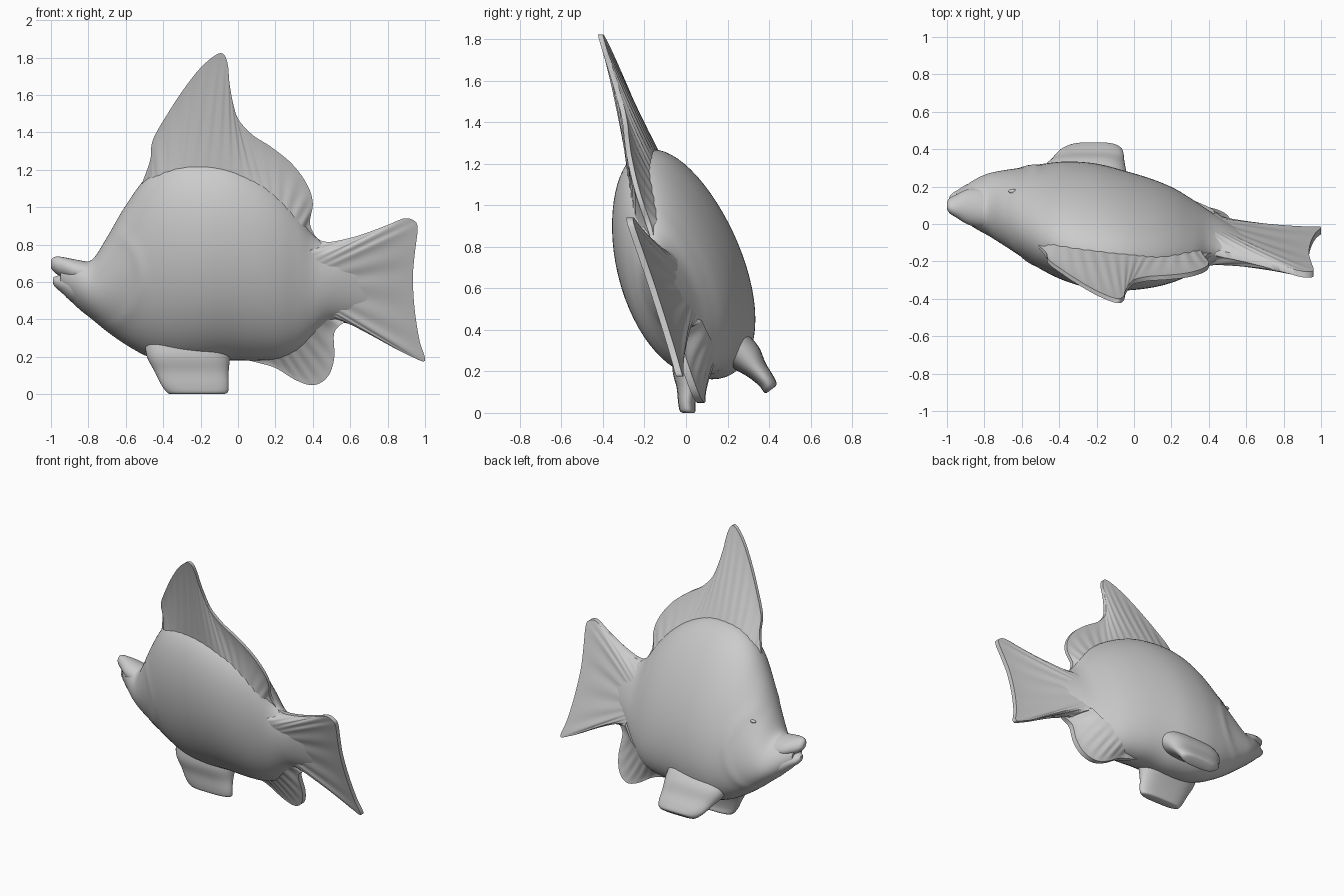
import bpy, bmesh, math
from mathutils import Vector

if "Cube" in bpy.data.objects:
    bpy.data.objects.remove(bpy.data.objects["Cube"])


def mid(x, z):
    """y of the leaning, slightly turned centre plane of the fish"""
    return 0.177 - 0.15 * x - 0.33 * z


def spline(pts, n):
    """Catmull-Rom resampling of a list of tuples"""
    out, m = [], len(pts) - 1
    for i in range(n + 1):
        f = i / n * m
        k = min(int(f), m - 1)
        t = f - k
        a, b, c, d = (pts[max(0, min(m, k + j))] for j in (-1, 0, 1, 2))
        out.append(tuple(0.5 * (2 * q + (r - p) * t + (2 * p - 5 * q + 4 * r - s) * t * t
                                + (3 * q - p - 3 * r + s) * t ** 3)
                         for p, q, r, s in zip(a, b, c, d)))
    return out


def skin(name, rings):
    """closed smooth mesh through equal-sized rings"""
    bm = bmesh.new()
    vs = [[bm.verts.new(p) for p in r] for r in rings]
    n = len(vs[0])
    for a, b in zip(vs, vs[1:]):
        for i in range(n):
            j = (i + 1) % n
            bm.faces.new((a[i], a[j], b[j], b[i]))
    bm.faces.new(vs[0])
    bm.faces.new(vs[-1][::-1])
    bmesh.ops.recalc_face_normals(bm, faces=bm.faces)
    me = bpy.data.meshes.new(name)
    bm.to_mesh(me)
    bm.free()
    me.shade_smooth()
    me.set_sharp_from_angle(angle=math.radians(50))
    ob = bpy.data.objects.new(name, me)
    bpy.context.collection.objects.link(ob)
    return ob


def hull(name, stations, n, seg=64, gill=0.0):
    """body-like loft; stations are (x, top z, bottom z, half thickness)"""
    rings = []
    for x, top, bot, t in spline(stations, n):
        ring = []
        for i in range(seg):
            a = 2 * math.pi * i / seg
            s, c = math.sin(a), math.cos(a)
            z = (top + bot) / 2 + (top - bot) / 2 * s
            # raised arc of the gill cover
            d = math.hypot(x + 0.82, z - 0.62) - 0.3
            bump = gill * math.exp(-(d / 0.025) ** 2)
            # the belly is fuller than the back and leans less than the fins
            y = mid(x, z) + 0.08 * (z - 0.68) + (t * (1 - 0.12 * s) + bump) * c
            ring.append((x, y, z))
        rings.append(ring)
    return skin(name, rings)


def fin(name, root, edge, thick_root, thick_edge, rays, bend=0.0, n=120, m=12):
    """thin ribbed fin between a root line and an outer edge, both in (x, z)"""
    rings = []
    for i, (r, e) in enumerate(zip(spline(root, n), spline(edge, n))):
        u = i / n
        side = []
        for j in range(m + 1):
            v = j / m
            x, z = r[0] + (e[0] - r[0]) * v, r[1] + (e[1] - r[1]) * v
            t = thick_edge + (thick_root - thick_edge) * (1 - v) ** 1.5
            t += 0.0025 * math.sin(2 * math.pi * rays * u) * math.sin(math.pi * v)
            side.append((x, mid(x, z) + bend * v, z, t * min(1, 0.4 + 12 * min(u, 1 - u))))
        rings.append([(x, y + t, z) for x, y, z, t in side]
                     + [(x, y - t, z) for x, y, z, t in reversed(side)])
    return skin(name, rings)


# Body, deep in the middle and pinched toward the tail
hull("body", [(-0.95, .695, .56, .055), (-0.86, .71, .465, .12), (-0.78, .72, .40, .16),
              (-0.70, .84, .335, .188), (-0.60, 1.01, .265, .22), (-0.48, 1.17, .20, .26),
              (-0.35, 1.25, .165, .292), (-0.20, 1.27, .165, .305), (-0.05, 1.25, .18, .29),
              (0.10, 1.18, .18, .26), (0.22, 1.09, .19, .22), (0.32, .98, .23, .17),
              (0.40, .86, .30, .13), (0.48, .80, .38, .10), (0.58, .79, .41, .065),
              (0.72, .75, .44, .02)], 90, gill=0.007)

# Lips with an open mouth between them
hull("upper_lip", [(-1.0, .715, .675, .02), (-0.985, .732, .655, .04), (-0.95, .735, .63, .06),
                   (-0.88, .722, .60, .095), (-0.76, .70, .56, .11)], 20, 32)
hull("lower_lip", [(-0.99, .622, .592, .02), (-0.975, .63, .57, .04), (-0.94, .64, .54, .065),
                   (-0.88, .65, .485, .10), (-0.78, .63, .43, .12)], 20, 32)

# Dorsal fin
fin("dorsal_fin",
    [(-.49, 1.02), (-.38, 1.12), (-.2, 1.15), (0, 1.12), (.17, 1.02), (.27, .91), (.36, .80)],
    [(-.52, 1.11), (-.47, 1.25), (-.455, 1.36), (-.37, 1.51), (-.28, 1.645), (-.2, 1.745),
     (-.125, 1.81), (-.08, 1.82), (-.055, 1.765), (-.045, 1.66), (-.025, 1.55), (.005, 1.465),
     (.08, 1.385), (.18, 1.32), (.29, 1.23), (.37, 1.12), (.4, 1.02), (.385, .91), (.43, .815)],
    .085, .012, 18)

# Tail fin
fin("tail_fin",
    [(.38, .78), (.42, .70), (.42, .60), (.42, .50), (.44, .42)],
    [(.43, .825), (.5, .815), (.65, .85), (.8, .905), (.89, .94), (.945, .925), (.96, .88),
     (.945, .75), (.935, .62), (.945, .45), (.97, .29), (1.0, .18), (.93, .20), (.82, .255),
     (.7, .325), (.6, .375), (.5, .385)],
    .095, .016, 12)

# Anal fin, bent slightly toward the near side
fin("anal_fin",
    [(-.06, .26), (.1, .28), (.22, .30), (.34, .36), (.44, .46)],
    [(-.06, .19), (0, .19), (.1, .17), (.2, .14), (.3, .08), (.38, .05), (.44, .06),
     (.49, .11), (.515, .2), (.515, .33), (.57, .385)],
    .11, .018, 10, bend=-.03)


# Pair of pelvic fins that the fish stands on, mirrored across the leaning centre plane
def pelvic(name, flip):
    rings = []
    axis = Vector((0, 1, .33)).normalized()
    # x start, x end, centre y, z, half thickness
    stations = spline([(-.50, -.02, .05, .33, .10), (-.49, -.04, .02, .21, .085),
                       (-.445, -.05, .01, .12, .055), (-.41, -.05, .004, .05, .042),
                       (-.38, -.055, .008, .01, .038), (-.36, -.08, .012, .0, .026)], 24)
    for k, (x0, x1, y, z, t) in enumerate(stations):
        ring = []
        narrow = 1 - 0.35 * (k / 24) ** 4 if flip else 1
        for i in range(32):
            a = 2 * math.pi * i / 32
            c, s = math.cos(a), math.sin(a)
            px = (x0 + x1) / 2 + narrow * (x1 - x0) / 2 * math.copysign(abs(c) ** 0.6, c)
            p = Vector((px, y + t * s, z))
            if flip:
                p -= 2 * axis * (axis.dot(p) - axis.dot(Vector((0, .232, 0))))
                p.z -= .02
            ring.append(p)
        rings.append(ring)
    return skin(name, rings)


pelvic("pelvic_fin_near", False)
pelvic("pelvic_fin_far", True)

# Small eye on the far side
bpy.ops.mesh.primitive_uv_sphere_add(segments=16, ring_count=8, radius=1, location=(-.65, .175, .80))
eye = bpy.context.object
eye.name = "eye"
eye.scale = (.022, .012, .01)
bpy.ops.object.shade_smooth()
